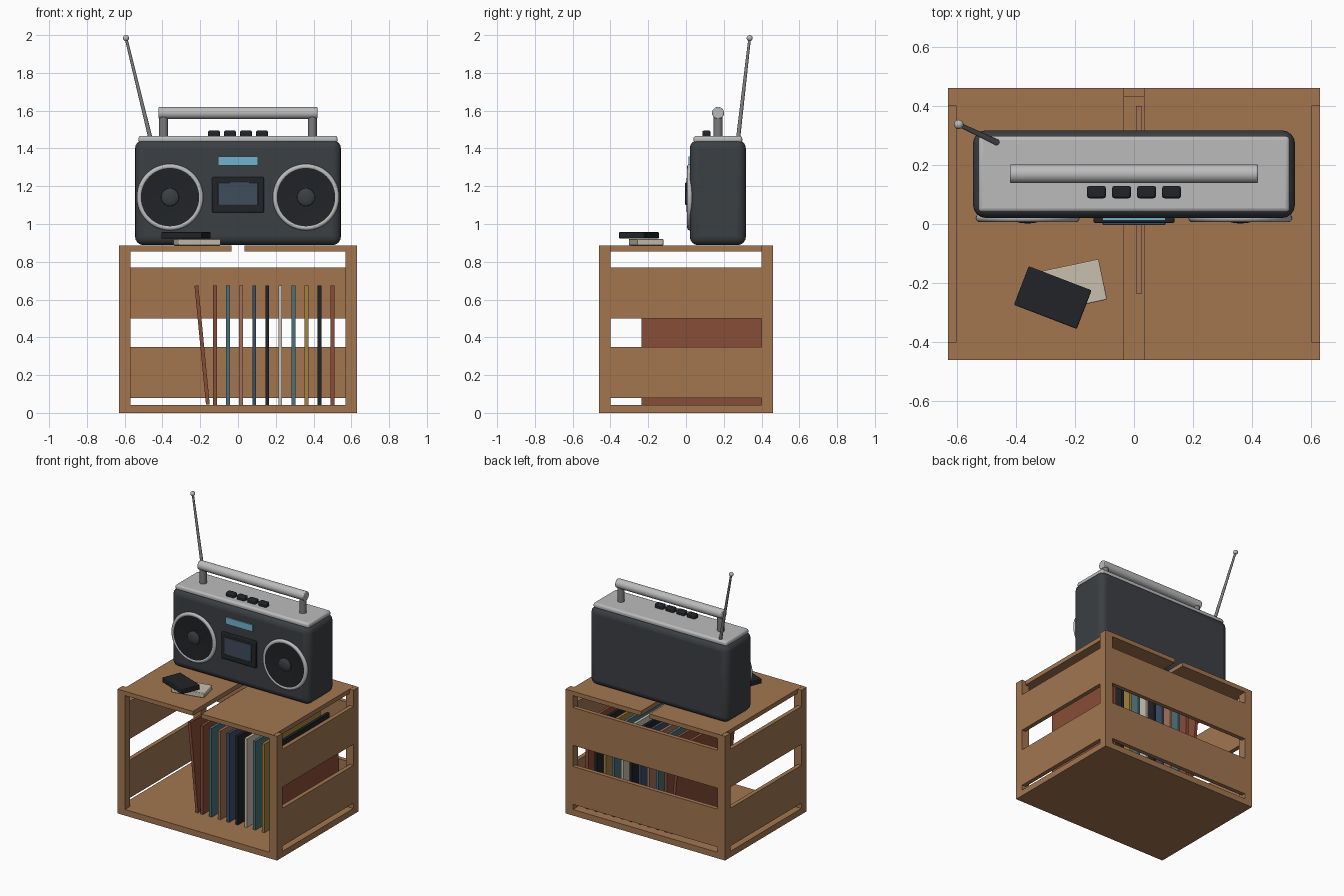
import bpy, math
from mathutils import Vector, Matrix

if "Cube" in bpy.data.objects:
    bpy.data.objects.remove(bpy.data.objects["Cube"])


def mat(name, r, g, b):
    m = bpy.data.materials.new(name)
    m.diffuse_color = (r, g, b, 1)
    m.use_nodes = True
    m.node_tree.nodes["Principled BSDF"].inputs["Base Color"].default_value = m.diffuse_color
    return m


WOOD = mat("wood", 0.36, 0.18, 0.08)
BODY = mat("charcoal", 0.045, 0.05, 0.056)
BLACK = mat("black", 0.015, 0.017, 0.02)
SILVER = mat("silver", 0.5, 0.5, 0.5)
STEEL = mat("steel", 0.2, 0.2, 0.21)
CYAN = mat("display_blue", 0.17, 0.45, 0.62)
GLASS = mat("window_blue", 0.05, 0.075, 0.11)
CREAM = mat("cream", 0.58, 0.52, 0.42)
RUST = mat("rust", 0.25, 0.075, 0.04)
TEAL = mat("teal", 0.07, 0.16, 0.18)
TAN = mat("tan", 0.36, 0.17, 0.10)
NAVY = mat("navy", 0.045, 0.075, 0.14)
OCHRE = mat("ochre", 0.36, 0.22, 0.05)


def finish(ob, name, m, smooth=True):
    ob.name = name
    ob.data.materials.append(m)
    if smooth:
        bpy.ops.object.shade_smooth_by_angle(angle=math.radians(35))
    return ob


def box(name, x, y, z, m, bevel=0.0, seg=2):
    """Box given by its (min, max) range on each axis."""
    bpy.ops.mesh.primitive_cube_add(size=1)
    ob = bpy.context.object
    size = Vector((x[1] - x[0], y[1] - y[0], z[1] - z[0]))
    ob.data.transform(Matrix.Diagonal(size).to_4x4())
    ob.location = [(a[0] + a[1]) / 2 for a in (x, y, z)]
    if bevel:
        b = ob.modifiers.new("bevel", 'BEVEL')
        b.width, b.segments = bevel, seg
    return finish(ob, name, m, bool(bevel))


def rod(name, a, b, r1, r2, m, bevel=0.0):
    """Round rod from point a to point b."""
    a, b = Vector(a), Vector(b)
    bpy.ops.mesh.primitive_cone_add(vertices=24, radius1=r1, radius2=r2, depth=(b - a).length)
    ob = bpy.context.object
    ob.location = (a + b) / 2
    ob.rotation_euler = (b - a).to_track_quat('Z', 'Y').to_euler()
    if bevel:
        mod = ob.modifiers.new("bevel", 'BEVEL')
        mod.width, mod.segments, mod.limit_method = bevel, 2, 'ANGLE'
    return finish(ob, name, m)


def lathe(name, profile, centre, m, n=48):
    """Revolve (radius, y) points around the y axis."""
    verts, faces = [], []
    for i in range(n):
        t = 2 * math.pi * i / n
        verts += [(r * math.cos(t), y, r * math.sin(t)) for r, y in profile]
    k = len(profile)
    for i in range(n):
        j = (i + 1) % n
        faces += [(i * k + p, j * k + p, j * k + p + 1, i * k + p + 1) for p in range(k - 1)]
    me = bpy.data.meshes.new(name)
    me.from_pydata(verts, [], faces)
    ob = bpy.data.objects.new(name, me)
    bpy.context.collection.objects.link(ob)
    bpy.ops.object.select_all(action='DESELECT')
    bpy.context.view_layer.objects.active = ob
    ob.select_set(True)
    ob.location = centre
    return finish(ob, name, m)


# Crate: floor, corner posts, slats and two lid boards
X, Y, H, P, T = 0.63, 0.46, 0.885, 0.06, 0.03
box("crate_floor", (-X, X), (-Y, Y), (0, 0.043), WOOD)
for sx in (-1, 1):
    side = "left" if sx < 0 else "right"
    for sy in (-1, 1):
        box(f"crate_post_{side}_{'front' if sy < 0 else 'back'}",
            sorted((sx * X, sx * (X - P))), sorted((sy * Y, sy * (Y - P))), (0.043, H), WOOD)
    for i, z in enumerate((0.08, 0.50)):
        box(f"crate_{side}_slat_{i + 1}", sorted((sx * X, sx * (X - T))),
            (P - Y, Y - P), (z, z + 0.27), WOOD)
    box(f"crate_lid_board_{side}", sorted((sx * 0.034, sx * (X - T))), (-Y, Y),
        (H - 0.03, H + 0.001), WOOD)
for i, z in enumerate((0.08, 0.50)):
    box(f"crate_back_slat_{i + 1}", (P - X, X - P), (Y - T, Y), (z, z + 0.27), WOOD)

# Record sleeves standing in the crate, the first one leaning
for i, m in enumerate((RUST, TEAL, TAN, NAVY, BLACK, CREAM, TEAL, OCHRE, BLACK, RUST)):
    x = -0.122 + i * 0.0692
    box(f"record_sleeve_{i + 1}", (x - 0.01, x + 0.01), (-0.235, 0.4), (0.043, 0.675), m)
lean = box("record_sleeve_leaning", (-0.2, -0.18), (-0.235, 0.4), (0.043, 0.675), RUST)
lean.rotation_euler.y = -0.096

# Cassettes lying on the lid
for name, m, x, y, z, ang in (("cassette_lower", CREAM, -0.217, -0.211, 0.887, 12),
                              ("cassette_upper", BLACK, -0.275, -0.249, 0.923, -21)):
    c = box(name, (x - 0.114, x + 0.114), (y - 0.07, y + 0.07), (z, z + 0.034), m, 0.004)
    c.rotation_euler.z = math.radians(ang)

# Radio body and top plate
box("radio_body", (-0.545, 0.545), (0.02, 0.317), (0.888, 1.445), BODY, 0.045, 4)
box("radio_top_plate", (-0.527, 0.527), (0.04, 0.298), (1.43, 1.467), SILVER, 0.014, 3)

# Speakers: ring, dished cone and dust cap
for sx, side in ((-1, "left"), (1, "right")):
    c = (sx * 0.36, 0.02, 1.142)
    bpy.ops.mesh.primitive_torus_add(major_radius=0.162, minor_radius=0.014, major_segments=48,
                                     minor_segments=12, location=c, rotation=(math.pi / 2, 0, 0))
    finish(bpy.context.object, f"speaker_ring_{side}", SILVER)
    lathe(f"speaker_cone_{side}", [(0.16, 0.005), (0.16, -0.012), (0.05, -0.003), (0, -0.003)],
          c, BLACK)
    lathe(f"speaker_dust_cap_{side}",
          [(0.048, 0), (0.046, -0.007), (0.037, -0.013), (0.02, -0.017), (0, -0.018)], c, BODY, 32)

# Cassette door, window and display
box("cassette_door", (-0.137, 0.137), (0.003, 0.04), (1.06, 1.248), BLACK, 0.006)
box("cassette_window", (-0.106, 0.106), (-0.004, 0.03), (1.1, 1.22), GLASS, 0.003)
box("display", (-0.106, 0.106), (0.012, 0.04), (1.31, 1.358), CYAN)

# Push buttons
for i in range(4):
    x = -0.127 + i * 0.0847
    box(f"button_{i + 1}", (x - 0.032, x + 0.032), (0.087, 0.129), (1.455, 1.495), BLACK, 0.008)

# Carry handle
rod("handle_bar", (-0.42, 0.17, 1.588), (0.42, 0.17, 1.588), 0.032, 0.032, SILVER, 0.005)
for sx, side in ((-1, "left"), (1, "right")):
    rod(f"handle_post_{side}", (sx * 0.394, 0.17, 1.45), (sx * 0.394, 0.17, 1.585),
        0.024, 0.024, STEEL)

# Antenna with ball tip
tip = (-0.593, 0.337, 1.984)
rod("antenna", (-0.464, 0.276, 1.455), tip, 0.011, 0.007, STEEL)
bpy.ops.mesh.primitive_uv_sphere_add(segments=20, ring_count=12, radius=0.016, location=tip)
finish(bpy.context.object, "antenna_tip", SILVER)
